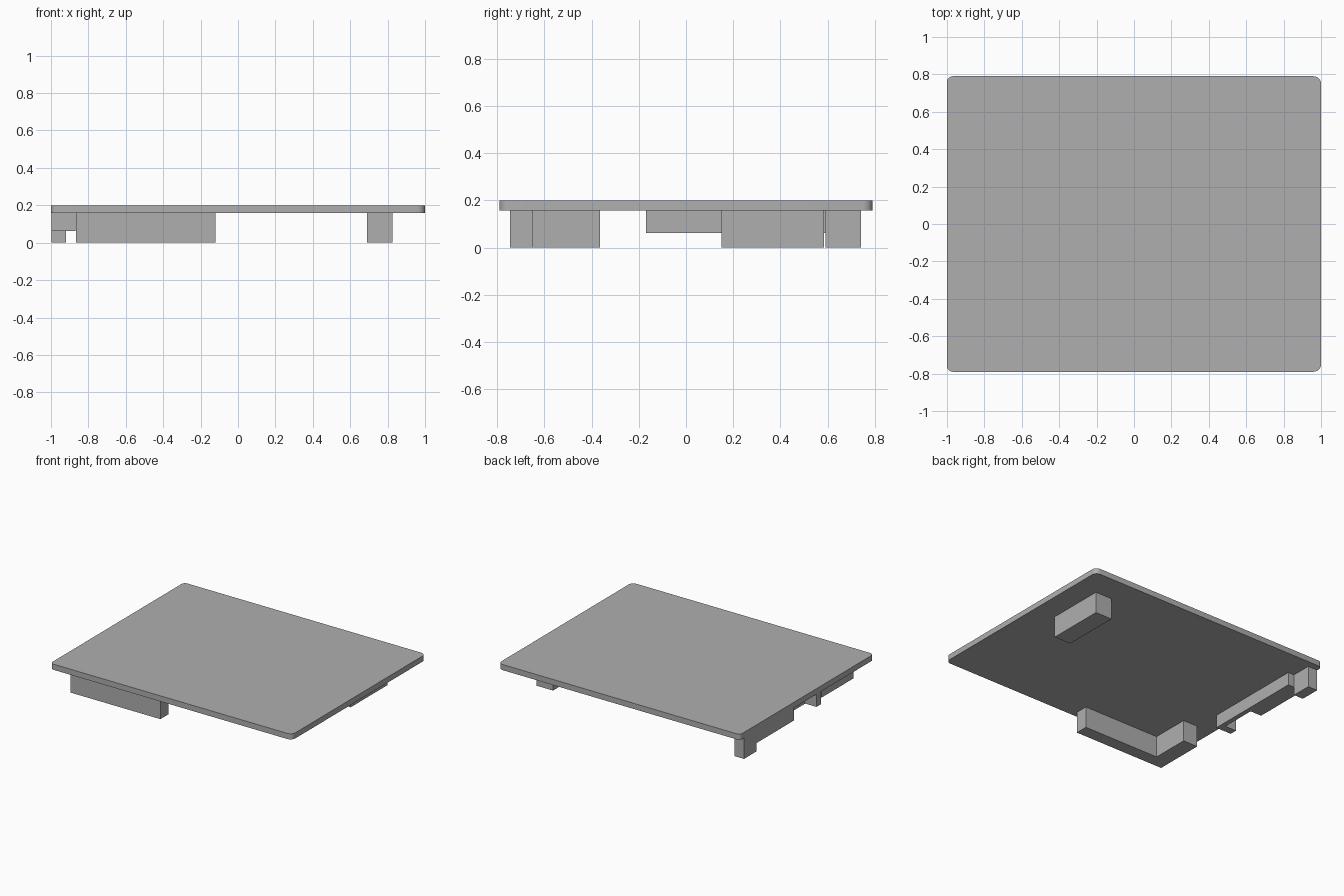
import bpy, bmesh, math

cube = bpy.data.objects.get("Cube")
if cube:
    bpy.data.objects.remove(cube, do_unlink=True)

grey = bpy.data.materials.new("plain_grey")
grey.use_nodes = True
colour = (0.43, 0.43, 0.43, 1)
grey.diffuse_color = colour
grey.node_tree.nodes["Principled BSDF"].inputs["Base Color"].default_value = colour

PLATE_BOTTOM, PLATE_TOP = 0.158, 0.2


def prism(name, outline, z0, z1):
    """Extrude a counter-clockwise outline from z0 up to z1."""
    bm = bmesh.new()
    base = bm.faces.new([bm.verts.new((x, y, z0)) for x, y in outline])
    grown = bmesh.ops.extrude_face_region(bm, geom=[base])["geom"]
    top = [v for v in grown if isinstance(v, bmesh.types.BMVert)]
    bmesh.ops.translate(bm, verts=top, vec=(0, 0, z1 - z0))
    bmesh.ops.recalc_face_normals(bm, faces=bm.faces)
    mesh = bpy.data.meshes.new(name)
    bm.to_mesh(mesh)
    bm.free()
    mesh.materials.append(grey)
    obj = bpy.data.objects.new(name, mesh)
    bpy.context.collection.objects.link(obj)
    return obj


def rectangle(x0, x1, y0, y1):
    return [(x0, y0), (x1, y0), (x1, y1), (x0, y1)]


def rounded_rectangle(half_x, half_y, left_r, right_r, steps=6):
    points = []
    corners = [(1, 1, left_r), (-1, 1, right_r), (-1, -1, right_r), (1, -1, left_r)]
    for i, (sx, sy, r) in enumerate(corners):
        for k in range(steps + 1):
            a = math.pi / 2 * (i + k / steps)
            points.append((sx * (half_x - r) + r * math.cos(a),
                           sy * (half_y - r) + r * math.sin(a)))
    return points


# Flat top plate with rounded corners
plate = prism("top_plate", rounded_rectangle(1, 0.79, 0.04, 0.03),
              PLATE_BOTTOM, PLATE_TOP)
bpy.ops.object.select_all(action="DESELECT")
plate.select_set(True)
bpy.context.view_layer.objects.active = plate
bpy.ops.object.shade_smooth_by_angle(angle=math.radians(30))

# L-shaped foot near the front
prism("front_corner_foot",
      [(-0.865, -0.745), (-0.12, -0.745), (-0.12, -0.65),
       (-0.745, -0.65), (-0.745, -0.365), (-0.865, -0.365)],
      0, PLATE_BOTTOM)

# Free-standing foot on the left
prism("left_foot", rectangle(0.69, 0.827, 0.15, 0.585), 0, PLATE_BOTTOM)

# Foot at the back right corner
prism("back_corner_foot", rectangle(-0.998, -0.92, 0.59, 0.74), 0, PLATE_BOTTOM)

# Shallow edge rail with a recess in its outer side
prism("edge_rail",
      [(-0.998, -0.17), (-0.87, -0.17), (-0.87, 0.59), (-0.998, 0.59),
       (-0.998, 0.15), (-0.905, 0.15), (-0.905, -0.115), (-0.998, -0.115)],
      0.062, PLATE_BOTTOM)
